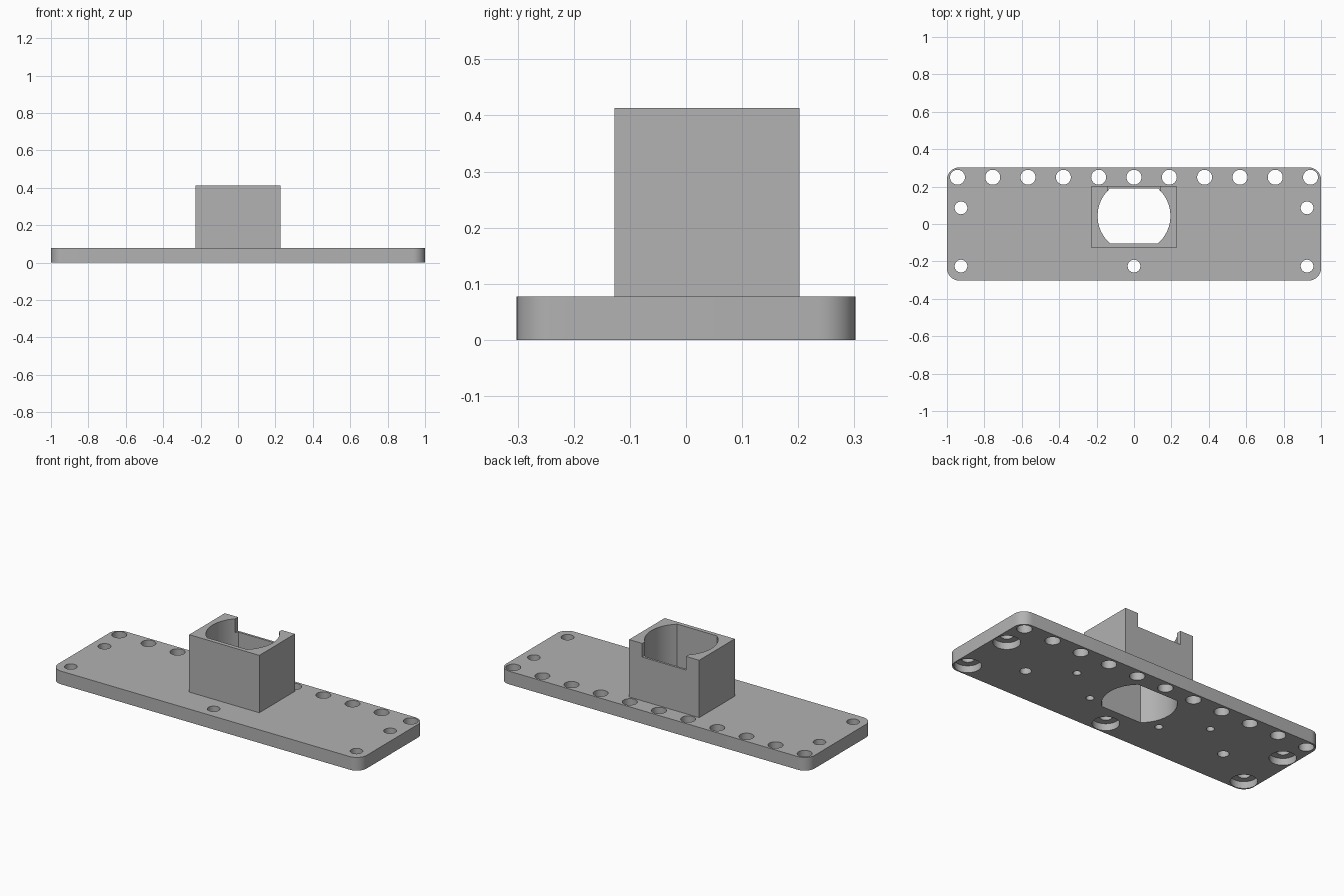
import bpy
import bmesh
import math

cube = bpy.data.objects.get("Cube")
if cube:
    bpy.data.objects.remove(cube, do_unlink=True)

grey = bpy.data.materials.new("plain grey")
grey.use_nodes = True
COLOUR = (0.445, 0.445, 0.445, 1)
grey.diffuse_color = COLOUR
grey.node_tree.nodes["Principled BSDF"].inputs["Base Color"].default_value = COLOUR

PLATE_TOP, TOWER_TOP = 0.077, 0.413
SEGMENTS = 32


def prism(bm, points, z0, z1):
    """Extrude a closed counter-clockwise outline from z0 to z1."""
    face = bm.faces.new([bm.verts.new((x, y, z0)) for x, y in points])
    face.normal_flip()
    top = bmesh.ops.extrude_face_region(bm, geom=[face], use_keep_orig=True)["geom"]
    for v in top:
        if isinstance(v, bmesh.types.BMVert):
            v.co.z = z1


def circle(x, y, r):
    return [(x + r * math.cos(a), y + r * math.sin(a))
            for a in (2 * math.pi * i / SEGMENTS for i in range(SEGMENTS))]


def rectangle(x0, x1, y0, y1):
    return [(x0, y0), (x1, y0), (x1, y1), (x0, y1)]


def rounded_rectangle(hx, hy, r, steps=8):
    points = []
    for k, (sx, sy) in enumerate([(1, 1), (-1, 1), (-1, -1), (1, -1)]):
        for i in range(steps + 1):
            a = math.pi / 2 * (k + i / steps)
            points.append((sx * (hx - r) + r * math.cos(a),
                           sy * (hy - r) + r * math.sin(a)))
    return points


def flatted_circle(cy, r, half):
    """Circle cut by a flat at the front and at the back."""
    a = math.asin(half / r)
    steps = 12
    arc = [-a + 2 * a * i / steps for i in range(steps + 1)]
    return [(r * math.cos(t + turn), cy + r * math.sin(t + turn))
            for turn in (0, math.pi) for t in arc]


def solid(name, prisms):
    bm = bmesh.new()
    for points, z0, z1 in prisms:
        prism(bm, points, z0, z1)
    bmesh.ops.recalc_face_normals(bm, faces=bm.faces)
    mesh = bpy.data.meshes.new(name)
    bm.to_mesh(mesh)
    bm.free()
    mesh.materials.append(grey)
    obj = bpy.data.objects.new(name, mesh)
    bpy.context.collection.objects.link(obj)
    return obj


def cut(obj, prisms):
    """Subtract a set of separate prisms and bake the result."""
    cutter = solid("cutter", prisms)
    cutter.hide_render = True
    mod = obj.modifiers.new("cut", 'BOOLEAN')
    mod.operation = 'DIFFERENCE'
    mod.solver = 'EXACT'
    mod.object = cutter
    bpy.context.view_layer.objects.active = obj
    bpy.ops.object.modifier_apply(modifier=mod.name)
    bpy.data.objects.remove(cutter, do_unlink=True)


# Base plate with rounded corners
plate = solid("base_plate", [(rounded_rectangle(1, 0.302, 0.065), 0, PLATE_TOP)])

# Through holes: back row, mounting holes and the central opening
opening = flatted_circle(0.043, 0.195, 0.146)
mounts = [(-0.925, 0.086), (0.925, 0.086), (-0.925, -0.225), (0.925, -0.225), (0, -0.225)]
through = [(circle(0.1888 * i, 0.25, 0.04), -0.1, 0.2) for i in range(-5, 6)]
through += [(circle(x, y, 0.034), -0.1, 0.2) for x, y in mounts]
through.append((opening, -0.1, 0.2))
cut(plate, through)

# Counterbores and blind pilot holes on the underside
under = [(circle(x, y, 0.071), -0.1, 0.04) for x, y in mounts]
for side in (-1, 1):
    for x, y, r in [(0.662, -0.077, 0.03), (0.447, 0.077, 0.021), (0.231, -0.077, 0.021)]:
        under.append((circle(side * x, y, r), -0.1, 0.05))
cut(plate, under)

# Hollow tower with a notch in the back wall
tower = solid("socket_tower", [(rectangle(-0.227, 0.227, -0.127, 0.202), PLATE_TOP, TOWER_TOP)])
cut(tower, [(opening, 0, 0.6)])
cut(tower, [(rectangle(-0.142, 0.142, 0.12, 0.3), TOWER_TOP - 0.08, 0.6)])

# Smooth the curved walls and keep the edges sharp
bpy.ops.object.select_all(action='DESELECT')
for obj in (plate, tower):
    obj.select_set(True)
bpy.context.view_layer.objects.active = plate
bpy.ops.object.shade_smooth_by_angle(angle=math.radians(30))
